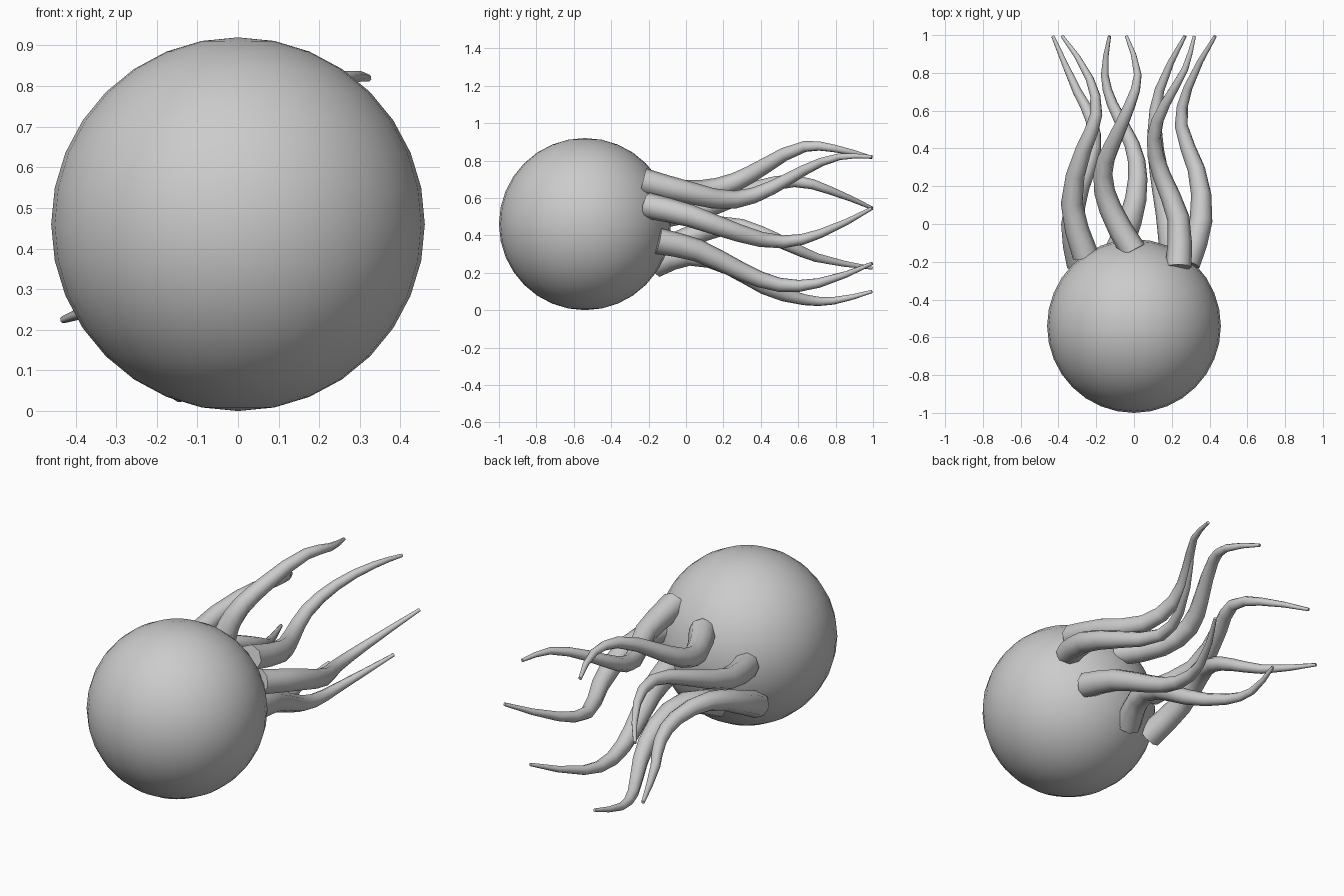
import bpy, math

if "Cube" in bpy.data.objects:
    bpy.data.objects.remove(bpy.data.objects["Cube"])

# Body: smooth ball resting on the ground
bpy.ops.mesh.primitive_uv_sphere_add(segments=32, ring_count=16, radius=0.46,
                                     location=(0, -0.54, 0.46))
body = bpy.context.object
body.name = "body"
bpy.ops.object.shade_smooth()

# Tentacle centre lines, root to tip (x, y, z)
PATHS = {
    "tentacle_top_right": [(.235, -.23, .69), (.235, .03, .625), (.145, .26, .59),
                           (.105, .46, .655), (.165, .635, .75), (.27, .82, .82), (.32, .995, .82)],
    "tentacle_top_middle": [(-.005, -.14, .64), (-.125, .08, .635), (-.165, .265, .685),
                            (-.115, .42, .77), (-.02, .635, .875), (.02, .79, .865), (-.04, .995, .815)],
    "tentacle_mid_right": [(.28, -.21, .56), (.355, .02, .505), (.33, .29, .41),
                           (.25, .52, .365), (.285, .72, .41), (.43, .995, .545)],
    "tentacle_low_right": [(.205, -.15, .37), (.175, .06, .32), (.13, .29, .21),
                           (.11, .50, .135), (.135, .71, .145), (.27, .995, .25)],
    "tentacle_mid_left": [(-.255, -.17, .50), (-.33, .11, .55), (-.265, .40, .655),
                          (-.20, .58, .69), (-.235, .77, .64), (-.38, .995, .545)],
    "tentacle_low_left": [(-.285, -.22, .27), (-.325, .0, .38), (-.285, .20, .45),
                          (-.215, .40, .41), (-.225, .55, .345), (-.30, .70, .28), (-.43, .995, .225)],
    "tentacle_bottom": [(-.095, -.16, .245), (-.02, .02, .30), (.02, .24, .235),
                        (-.01, .42, .125), (-.115, .635, .055), (-.155, .79, .05), (-.13, .995, .10)],
}
ROOT_R, TIP_R = 0.07, 0.009


def tentacle(name, path):
    """Tapered eight-sided tube along a smooth curve."""
    curve = bpy.data.curves.new(name, 'CURVE')
    curve.dimensions = '3D'
    curve.resolution_u = 2
    curve.bevel_depth = 1.0
    curve.bevel_resolution = 2
    curve.use_fill_caps = True
    spline = curve.splines.new('BEZIER')
    spline.bezier_points.add(len(path) - 1)
    y0, y1 = path[0][1], path[-1][1]
    for p, co in zip(spline.bezier_points, path):
        p.co = co
        p.handle_left_type = p.handle_right_type = 'AUTO'
        t = (co[1] - y0) / (y1 - y0)
        p.radius = ROOT_R + (TIP_R - ROOT_R) * t ** 1.12
    obj = bpy.data.objects.new(name, curve)
    bpy.context.collection.objects.link(obj)
    bpy.ops.object.select_all(action='DESELECT')
    obj.select_set(True)
    bpy.context.view_layer.objects.active = obj
    bpy.ops.object.convert(target='MESH')
    bpy.ops.object.shade_smooth_by_angle(angle=math.radians(60))
    bpy.context.object.name = name


# Seven trailing tentacles
for name, path in PATHS.items():
    tentacle(name, path)
